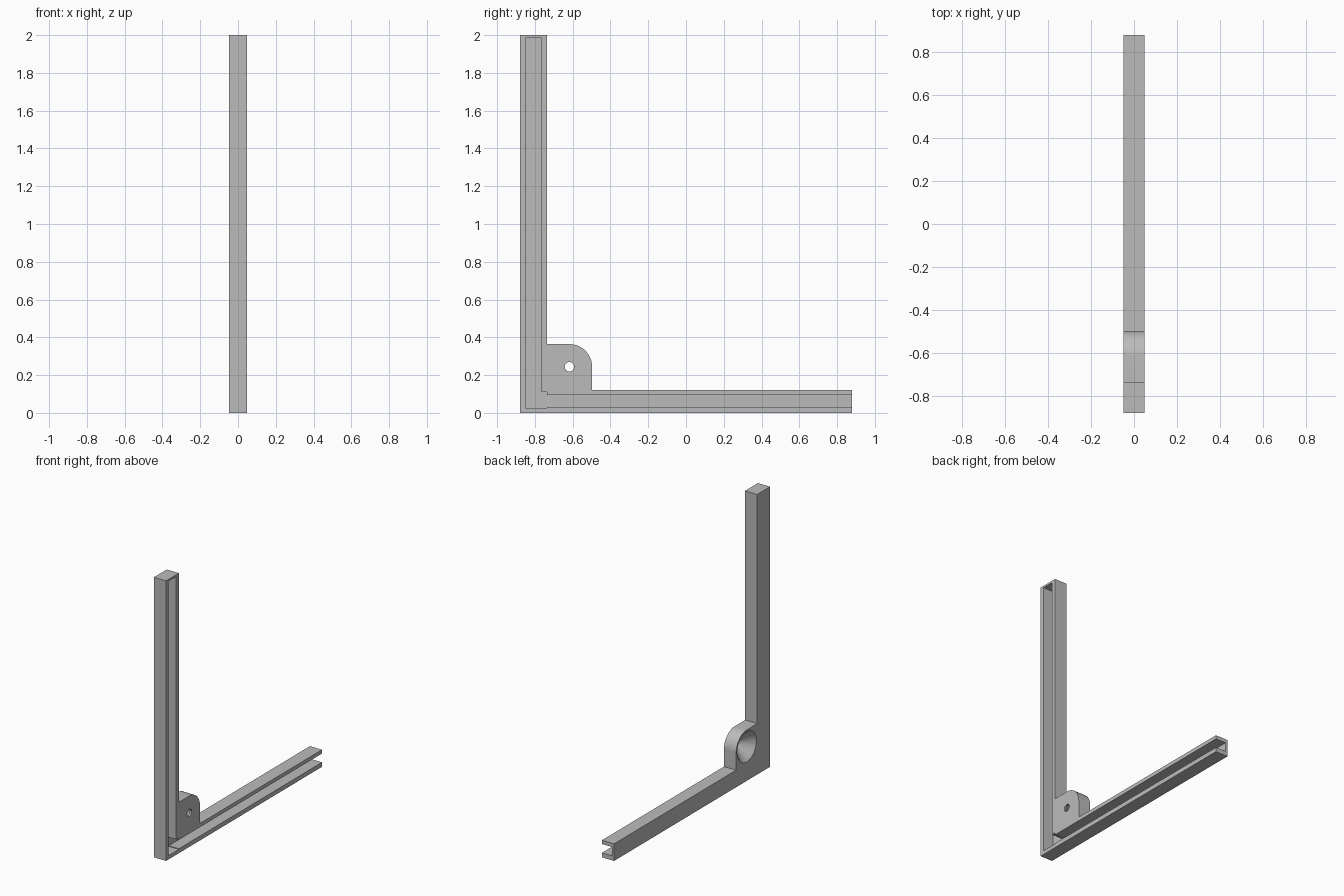
import bpy, bmesh, math

cube = bpy.data.objects.get("Cube")
if cube:
    bpy.data.objects.remove(cube, do_unlink=True)

HALF = 0.048              # half the thickness
END = 0.88                # half the length along y
WEB = 0.016               # closed wall behind the channel
INNER, BASE_TOP = -0.735, 0.122
PIVOT_Y, PIVOT_Z, LUG_R = -0.617, 0.244, 0.12

grey = bpy.data.materials.new("plain_grey")
grey.use_nodes = True
colour = (0.5, 0.5, 0.5, 1)
grey.diffuse_color = colour
grey.node_tree.nodes["Principled BSDF"].inputs["Base Color"].default_value = colour


def finish(name, bm):
    bmesh.ops.recalc_face_normals(bm, faces=bm.faces)
    mesh = bpy.data.meshes.new(name)
    bm.to_mesh(mesh)
    bm.free()
    mesh.materials.append(grey)
    obj = bpy.data.objects.new(name, mesh)
    bpy.context.collection.objects.link(obj)
    return obj


def extrude_profile(name, points, x0, x1):
    """Extrude a closed (y, z) outline along x."""
    bm = bmesh.new()
    face = bm.faces.new([bm.verts.new((x0, y, z)) for y, z in points])
    out = bmesh.ops.extrude_face_region(bm, geom=[face])
    moved = [v for v in out["geom"] if isinstance(v, bmesh.types.BMVert)]
    bmesh.ops.translate(bm, verts=moved, vec=(x1 - x0, 0, 0))
    return finish(name, bm)


def lathe_cutter(name, profile, steps=48):
    """Solid of rings (x, radius) around the pivot axis."""
    bm = bmesh.new()
    rings = []
    for x, r in profile:
        angles = [2 * math.pi * i / steps for i in range(steps)]
        rings.append([bm.verts.new((x, PIVOT_Y + r * math.cos(a),
                                    PIVOT_Z + r * math.sin(a))) for a in angles])
    for a, b in zip(rings, rings[1:]):
        for i in range(steps):
            j = (i + 1) % steps
            bm.faces.new((a[i], a[j], b[j], b[i]))
    bm.faces.new(rings[0])
    bm.faces.new(rings[-1])
    return finish(name, bm)


# L-shaped bracket with a rounded lug in the corner
arc = [(PIVOT_Y + LUG_R * math.cos(a), PIVOT_Z + LUG_R * math.sin(a))
       for a in (math.pi / 2 * i / 16 for i in range(17))]
outline = [(-END, 0), (END, 0), (END, BASE_TOP), (PIVOT_Y + LUG_R, BASE_TOP)]
outline += arc + [(INNER, PIVOT_Z + LUG_R), (INNER, 2), (-END, 2)]
bracket = extrude_profile("angle_bracket", outline, -HALF, HALF)

# Channel open on the +x side and at the far end of the foot
channel = extrude_profile("channel_cutter", [
    (-0.85, 0.027), (INNER, 0.027), (INNER, 0.032), (END + 0.1, 0.032),
    (END + 0.1, 0.095), (INNER, 0.095), (INNER, 0.11), (-0.766, 0.11),
    (-0.766, 1.986), (-0.85, 1.986)], -HALF + WEB, HALF + 0.1)

# Conical recess on the -x side, leading to a small through hole
recess = lathe_cutter("recess_cutter", [
    (-HALF - 0.01, 0.117), (-HALF, 0.108), (0.036, 0.025), (HALF + 0.05, 0.025)])

bpy.context.view_layer.objects.active = bracket
for cutter in (channel, recess):
    cutter.hide_render = True
    mod = bracket.modifiers.new(cutter.name, "BOOLEAN")
    mod.operation = "DIFFERENCE"
    mod.solver = "EXACT"
    mod.object = cutter
    bpy.ops.object.modifier_apply(modifier=mod.name)
    bpy.data.objects.remove(cutter, do_unlink=True)

# Smooth the curved walls and keep the edges crisp
bpy.ops.object.select_all(action="DESELECT")
bracket.select_set(True)
bpy.ops.object.shade_smooth_by_angle(angle=math.radians(25))
